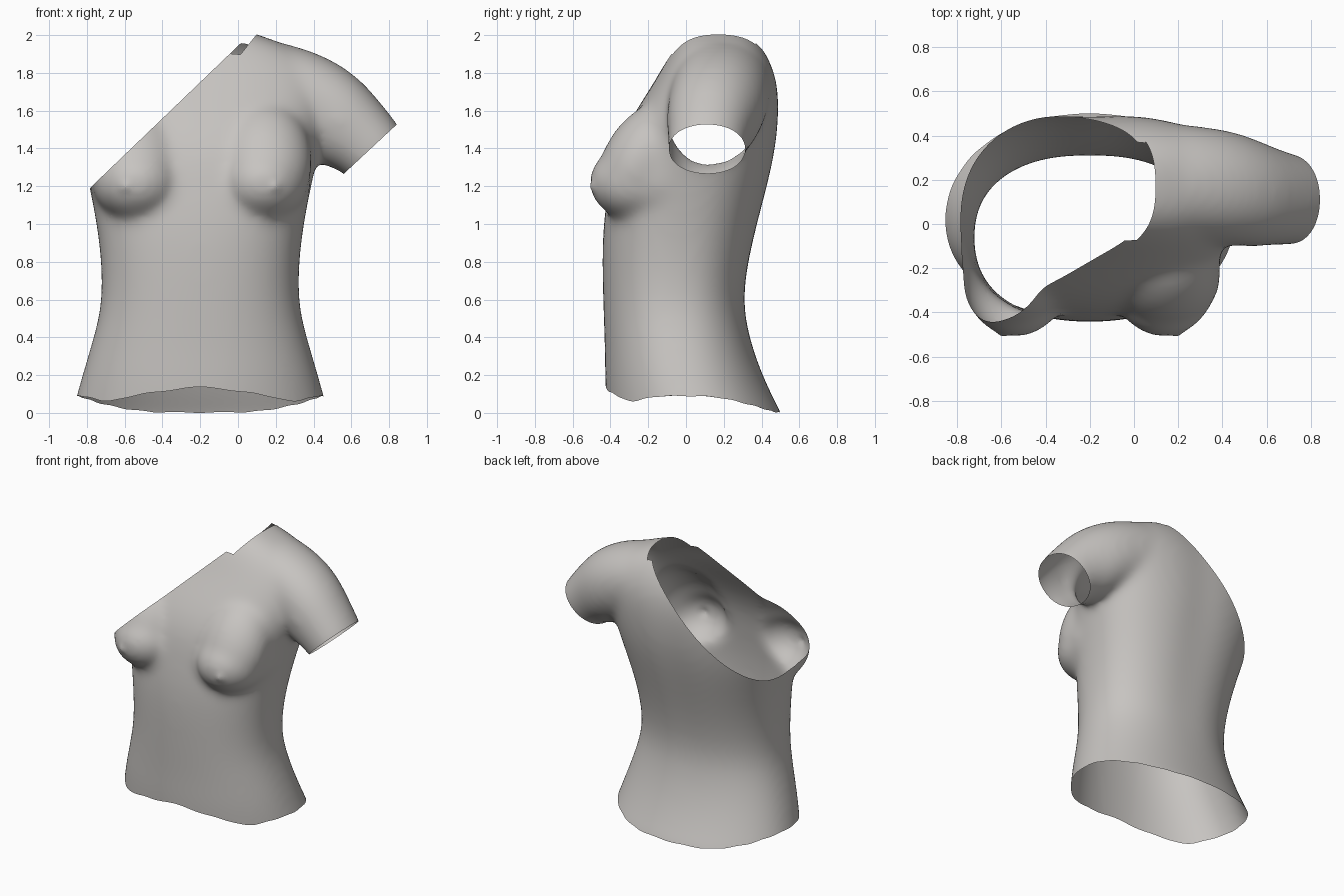
import bpy, bmesh, math
from mathutils import Vector, Matrix

cube = bpy.data.objects.get("Cube")
if cube:
    bpy.data.objects.remove(cube, do_unlink=True)

MID = -0.2      # x of the body's centre line
SIDES = 40


def loft(bm, rings):
    """Closed tube through rings of points."""
    loops = [[bm.verts.new(p) for p in ring] for ring in rings]
    for a, b in zip(loops, loops[1:]):
        for i in range(SIDES):
            j = (i + 1) % SIDES
            bm.faces.new((a[i], a[j], b[j], b[i]))
    bm.faces.new(loops[0][::-1])
    bm.faces.new(loops[-1])


def oval(centre, u, v, power):
    """Superellipse ring spanned by the half axes u and v."""
    ring = []
    for i in range(SIDES):
        t = math.tau * i / SIDES
        c, s = math.cos(t), math.sin(t)
        ring.append(Vector(centre)
                    + Vector(u) * math.copysign(abs(c) ** (2 / power), c)
                    + Vector(v) * math.copysign(abs(s) ** (2 / power), s))
    return ring


bm = bmesh.new()

# Torso: height, half width, front y, back y (boxier towards the chest)
torso = [(-0.2, .735, -.42, .61), (0.0, .68, -.42, .50), (0.15, .64, -.43, .425),
         (0.3, .595, -.43, .365), (0.45, .55, -.435, .325), (0.6, .52, -.44, .305),
         (0.8, .525, -.445, .335), (1.0, .55, -.44, .385), (1.2, .59, -.41, .44),
         (1.35, .625, -.385, .475), (1.5, .655, -.325, .495), (1.65, .69, -.23, .50),
         (1.76, .69, -.16, .487), (1.86, .61, -.105, .452), (1.94, .47, -.055, .405),
         (1.99, .33, -.015, .36), (2.04, .18, .04, .29)]
loft(bm, [oval((MID, (f + b) / 2, z), (w, 0, 0), (0, (b - f) / 2, 0),
               min(2.5, 2.1 + .3 * z)) for z, w, f, b in torso])

# Shoulder and upper arm: top (x, z), underside (x, z), centre y, half depth
arm = [((.02, 1.99), (-.05, 1.45), .20, .26), ((.2, 1.965), (.15, 1.45), .19, .265),
       ((.37, 1.92), (.3, 1.4), .175, .265), ((.51, 1.86), (.4, 1.345), .16, .258),
       ((.635, 1.775), (.445, 1.305), .14, .245), ((.74, 1.66), (.495, 1.295), .125, .222),
       ((.845, 1.525), (.565, 1.262), .11, .206), ((.93, 1.41), (.67, 1.15), .10, .195)]
rings = []
for top, under, y, depth in arm:
    a, b = Vector((top[0], y, top[1])), Vector((under[0], y, under[1]))
    rings.append(oval((a + b) / 2, (a - b) / 2, (0, depth, 0), 2.1))
loft(bm, rings)

# Each breast: full lower mass, leaning upper slope, outer side to the armpit
masses = [((.335, -.25, 1.215), (.24, .265, .21), 0),
          ((.345, -.225, 1.33), (.25, .215, .34), 30),
          ((.405, -.13, 1.25), (.185, .25, .25), 0)]
for side in (-1, 1):
    for (x, y, z), size, lean in masses:
        place = Matrix.Translation((MID + side * x, y, z)) \
            @ Matrix.Rotation(math.radians(-lean), 4, 'X') @ Matrix.Diagonal((*size, 1))
        bmesh.ops.create_uvsphere(bm, u_segments=32, v_segments=20, radius=1, matrix=place)

bmesh.ops.recalc_face_normals(bm, faces=bm.faces)
mesh = bpy.data.meshes.new("torso_shell")
bm.to_mesh(mesh)
bm.free()
body = bpy.data.objects.new("torso_shell", mesh)
bpy.context.collection.objects.link(body)

# Fuse the masses into one soft skin
body.modifiers.new("round", 'SUBSURF').levels = 1
fuse = body.modifiers.new("fuse", 'REMESH')
fuse.mode = 'VOXEL'
fuse.voxel_size = 0.02
soften = body.modifiers.new("soften", 'SMOOTH')
soften.factor = 0.5
soften.iterations = 34
graph = bpy.context.evaluated_depsgraph_get()
skin = bpy.data.meshes.new_from_object(body.evaluated_get(graph))
body.modifiers.clear()
body.data = skin
bm = bmesh.new()
bm.from_mesh(skin)

# Nipples and a shallow spine groove
for v in bm.verts:
    x, y, z = v.co
    if y < -.2:
        for side in (-1, 1):
            d = math.hypot(x - MID - side * .40, z - 1.19)
            v.co.y -= .012 * math.exp(-(d / .028) ** 2)
    elif y > .2:
        v.co.y -= .01 * math.exp(-((x - MID) / .15) ** 2) * min(1, max(0, z - .3))


def cut(point, normal, inside=lambda c: True):
    """Slice along a plane and drop the faces beyond it that lie in a region."""
    point, normal = Vector(point), Vector(normal)
    bmesh.ops.bisect_plane(bm, geom=bm.verts[:] + bm.edges[:] + bm.faces[:],
                           plane_co=point, plane_no=normal, dist=1e-5)
    gone = []
    for f in bm.faces:
        c = f.calc_center_median()
        if (c - point).dot(normal) > 0 and inside(c):
            gone.append(f)
    bmesh.ops.delete(bm, geom=gone, context='FACES')


def hem(x, y):
    """Height of the uneven lower edge."""
    dx = x - MID
    h = .085 + .004 * math.sin(23 * x) * math.sin(31 * y + 1)
    if y < 0:
        return h + .045 * math.exp(-(dx / .24) ** 2) * min(1, -y / .3) \
            - .03 * math.exp(-((abs(dx) - .5) / .12) ** 2) * min(1, -y / .3)
    return h - .088 * min(1, y / .47) ** 2


# Diagonal cut, neck notch and arm opening
cut((0, 0, 1.937), (-.96, 0, 1))
cut((.02, 0, 1.9), (-1.25, 0, 1), lambda c: c.z > 1.89 and -.08 < c.y < .37)
cut((.705, .11, 1.395), (.68, 0, -.73), lambda c: c.x > .5 and c.z > 1.05)

# Lower edge: level the hem, slice, then restore it
for v in bm.verts:
    v.co.z -= hem(v.co.x, v.co.y)
cut((0, 0, 0), (0, 0, -1))
for v in bm.verts:
    v.co.z += hem(v.co.x, v.co.y)

# Stand on the ground
low = min(v.co.z for v in bm.verts)
bmesh.ops.translate(bm, verts=bm.verts, vec=(0, 0, -low))
bm.to_mesh(skin)
bm.free()

plaster = bpy.data.materials.new("warm_grey_plaster")
plaster.use_nodes = True
colour = (.57, .55, .53, 1)
plaster.diffuse_color = colour
plaster.node_tree.nodes["Principled BSDF"].inputs["Base Color"].default_value = colour
skin.materials.clear()
skin.materials.append(plaster)
for p in skin.polygons:
    p.use_smooth = True
    p.material_index = 0
